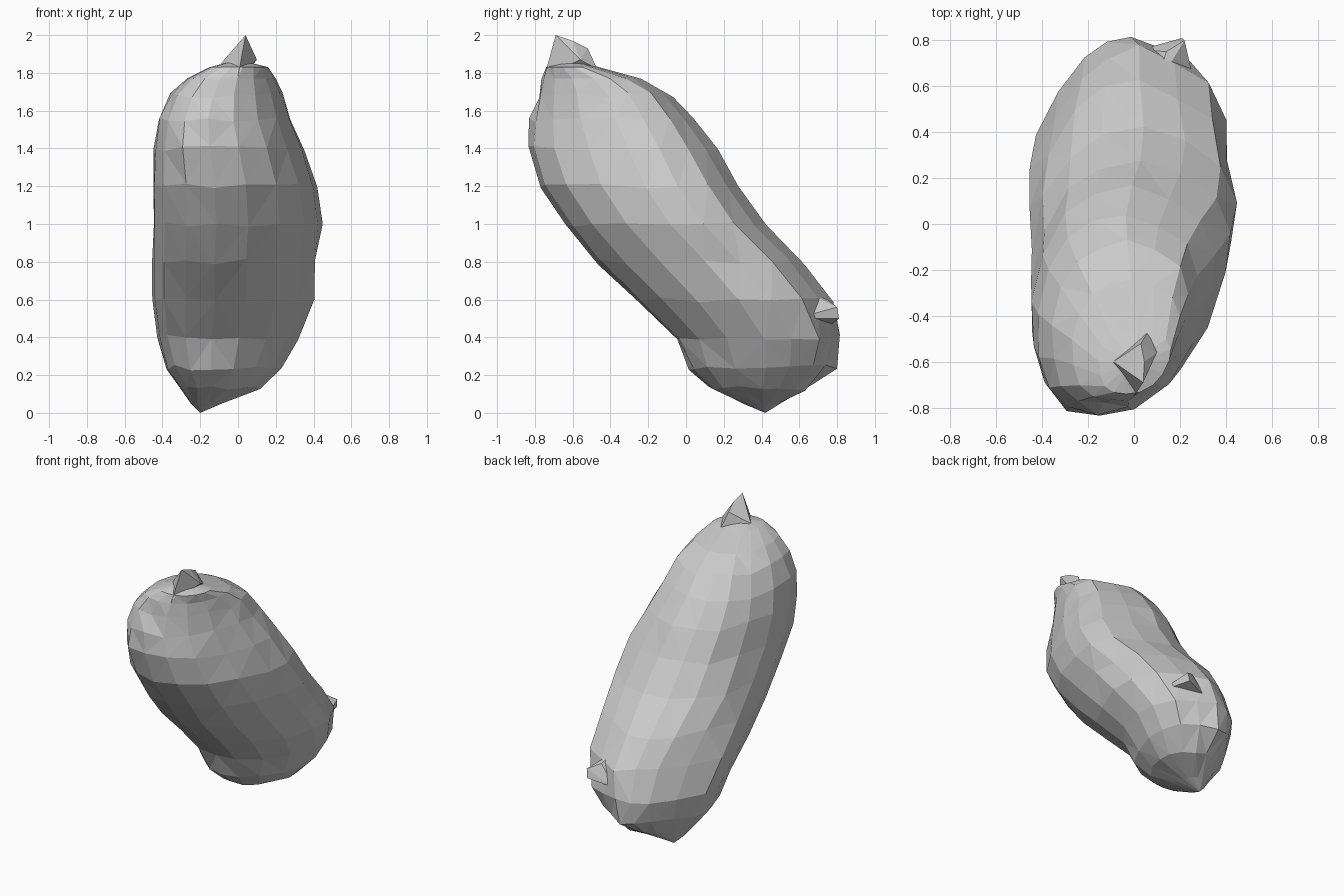
import bpy
import bmesh
import random
from mathutils import Vector

random.seed(4)
cube = bpy.data.objects.get("Cube")
if cube:
    bpy.data.objects.remove(cube, do_unlink=True)

# Single stone colour
stone = bpy.data.materials.new("stone_grey")
stone.use_nodes = True
GREY = (0.6, 0.6, 0.6, 1)
stone.diffuse_color = GREY
for node in stone.node_tree.nodes:
    if node.type == 'BSDF_PRINCIPLED':
        node.inputs["Base Color"].default_value = GREY
        node.inputs["Roughness"].default_value = 0.8


def add_object(name, bm):
    """Triangulate, orient and link a flat shaded part."""
    bmesh.ops.recalc_face_normals(bm, faces=bm.faces[:])
    bmesh.ops.triangulate(bm, faces=bm.faces[:], quad_method='SHORT_EDGE')
    mesh = bpy.data.meshes.new(name)
    bm.to_mesh(mesh)
    bm.free()
    mesh.materials.append(stone)
    obj = bpy.data.objects.new(name, mesh)
    bpy.context.collection.objects.link(obj)
    return obj


def chip(name, points):
    """Small angular splinter: the hull of a few points."""
    bm = bmesh.new()
    for point in points:
        bm.verts.new(point)
    bmesh.ops.convex_hull(bm, input=bm.verts[:])
    return add_object(name, bm)


# Cross-section in unit space: round on one flank, creased on the other
section = [(-.25, -1), (.13, -.95), (.5, -.73), (.78, -.38), (.96, .05), (1, .38),
           (.86, .7), (.5, .87), (.1, 1), (-.3, .93), (-.62, .75), (-.87, .42),
           (-1, 0), (-.97, -.42), (-.86, -.76), (-.6, -.95)]

# Leaning slices: height, x limits, y limits
slices = [(.05, -.25, -.08, .3, .5), (.13, -.3, .13, .13, .65),
          (.24, -.38, .25, .01, .8), (.4, -.43, .34, -.06, .83),
          (.6, -.45, .42, -.27, .77), (.8, -.45, .42, -.47, .62),
          (1, -.45, .445, -.64, .42), (1.2, -.45, .42, -.77, .28),
          (1.4, -.45, .35, -.825, .16), (1.55, -.42, .28, -.82, .05),
          (1.68, -.36, .24, -.79, -.07), (1.77, -.27, .2, -.765, -.24),
          (1.83, -.15, .16, -.74, -.46)]


def build_boulder():
    bm = bmesh.new()
    rings = []
    for z, left, right, front, back in slices:
        centre = Vector(((left + right) / 2, (front + back) / 2, z))
        half_x, half_y = (right - left) / 2, (back - front) / 2
        # The lower end narrows towards the back
        taper = max(0, min(1, (1 - z) * 2))
        bump = .015 if .1 < z < 1.7 else 0
        ring = []
        for u, v in section:
            narrow = (.38 if u < 0 else .18) * taper * max(0, v)
            rough = 1 + random.uniform(-bump, bump)
            offset = Vector((u * (1 - narrow) * half_x, v * half_y, 0)) * rough
            lift = random.uniform(-bump, bump)
            ring.append(bm.verts.new(centre + offset + Vector((0, -lift * .8, lift))))
        rings.append(ring)
    count = len(section)
    for low, high in zip(rings, rings[1:]):
        for i in range(count):
            j = (i + 1) % count
            bm.faces.new((low[i], low[j], high[j], high[i]))
    # Pointed foot and crown
    for ring, tip in ((rings[0], (-.2, .42, 0)), (rings[-1], (.0, -.6, 1.87))):
        apex = bm.verts.new(tip)
        for i in range(count):
            bm.faces.new((ring[i], ring[(i + 1) % count], apex))
    return add_object("boulder", bm)


build_boulder()

# Upright splinter at the crown
chip("crown_splinter", [(.04, -.69, 2), (.045, -.6, 1.97), (.03, -.52, 1.93),
                        (.06, -.47, 1.82), (-.09, -.6, 1.85), (.1, -.56, 1.87),
                        (.0, -.75, 1.78)])

# Jutting splinter low on the back
chip("back_splinter", [(.22, .8, .56), (.14, .75, .6), (.21, .81, .5),
                       (.03, .76, .46), (.27, .58, .5), (.1, .6, .66)])
